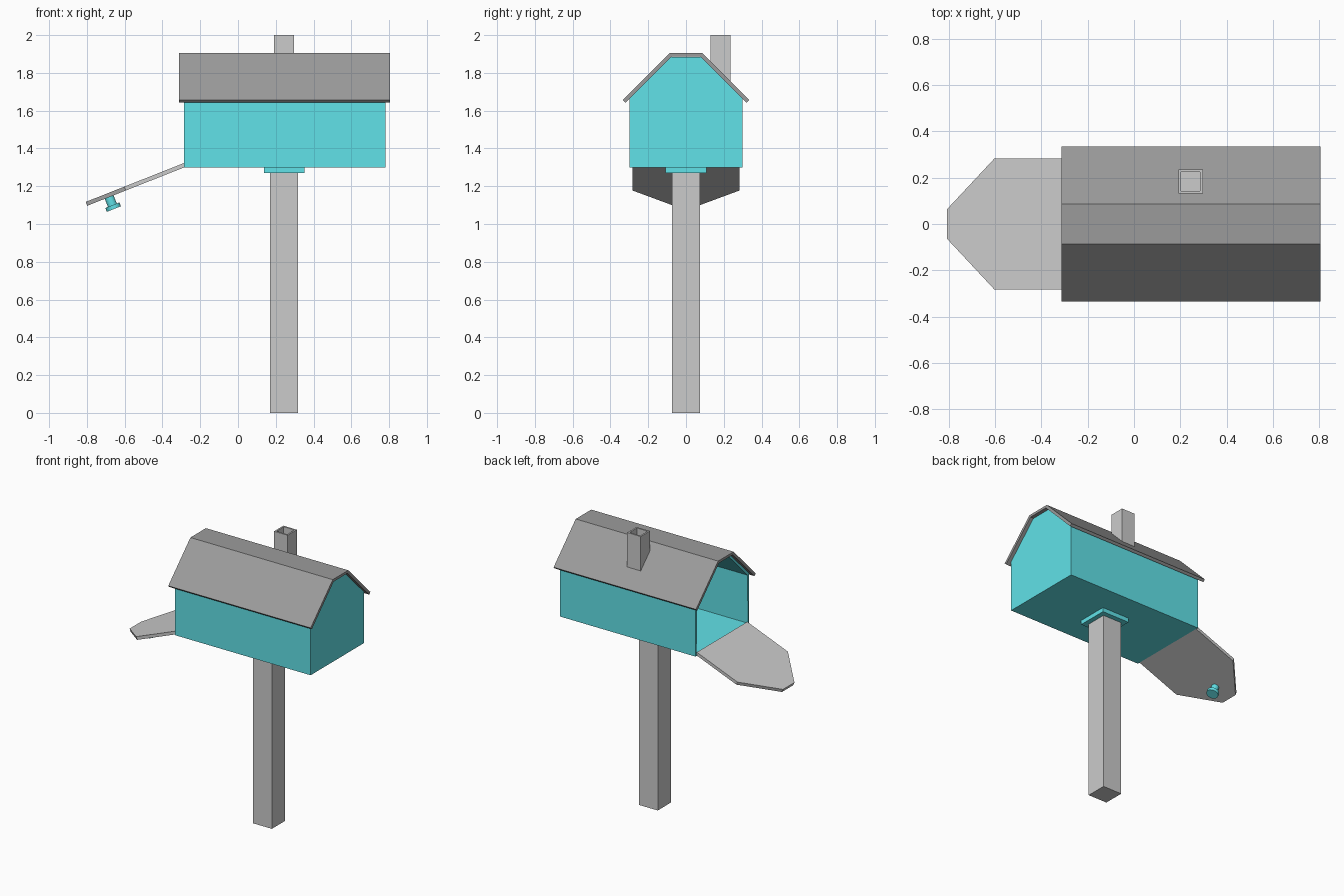
import bpy, bmesh, math
from mathutils import Vector, Matrix

if "Cube" in bpy.data.objects:
    bpy.data.objects.remove(bpy.data.objects["Cube"])


def material(name, rgb):
    m = bpy.data.materials.new(name)
    m.diffuse_color = (*rgb, 1)
    m.use_nodes = True
    m.node_tree.nodes["Principled BSDF"].inputs["Base Color"].default_value = m.diffuse_color
    return m


TEAL = material("teal", (0.12, 0.76, 0.81))
DARK = material("dark_grey", (0.33, 0.33, 0.33))


def prism(name, points, sweep, mat=None, hollow=None):
    """Sweep a flat outline; hollow = (open side, wall, depth) cuts a recess."""
    bm = bmesh.new()
    face = bm.faces.new([bm.verts.new(p) for p in points])
    out = bmesh.ops.extrude_face_region(bm, geom=[face], use_keep_orig=True)
    verts = [v for v in out["geom"] if isinstance(v, bmesh.types.BMVert)]
    bmesh.ops.translate(bm, verts=verts, vec=sweep)
    bmesh.ops.recalc_face_normals(bm, faces=bm.faces)
    bm.normal_update()
    if hollow:
        side, wall, depth = Vector(hollow[0]), hollow[1], hollow[2]
        cap = max(bm.faces, key=lambda f: f.normal.dot(side))
        bmesh.ops.inset_region(bm, faces=[cap], thickness=wall)
        cap = bmesh.ops.extrude_discrete_faces(bm, faces=[cap])["faces"][0]
        bmesh.ops.translate(bm, verts=cap.verts, vec=-side * depth)
        bmesh.ops.recalc_face_normals(bm, faces=bm.faces)
    me = bpy.data.meshes.new(name)
    bm.to_mesh(me)
    bm.free()
    ob = bpy.data.objects.new(name, me)
    bpy.context.collection.objects.link(ob)
    if mat:
        me.materials.append(mat)
    return ob


def box(name, x0, x1, y0, y1, z0, z1, mat=None, hollow=None):
    pts = [(x0, y0, z0), (x1, y0, z0), (x1, y1, z0), (x0, y1, z0)]
    return prism(name, pts, (0, 0, z1 - z0), mat, hollow)


def mirrored(half):
    """Complete a symmetric outline from its positive half."""
    return half + [(-a, b) for a, b in reversed(half)]


# post and mounting plate
box("post", 0.17, 0.318, -0.074, 0.074, 0, 1.27)
box("mounting_plate", 0.138, 0.352, -0.109, 0.109, 1.27, 1.30, TEAL)

# hollow body, open at the door end
outline = mirrored([(0.30, 1.30), (0.30, 1.662), (0.077, 1.885)])
prism("body", [(-0.285, y, z) for y, z in outline], (1.065, 0, 0), TEAL,
      ((-1, 0, 0), 0.018, 1.047))

# folded roof sheet: outer half then inner half, mirrored
outer = [(0.335, 1.656), (0.087, 1.904)]
inner = [(0.077, 1.886), (0.321, 1.642)]
flip = lambda pts: [(-y, z) for y, z in reversed(pts)]
roof = outer + flip(outer) + flip(inner) + inner
prism("roof", [(-0.313, y, z) for y, z in roof], (1.118, 0, 0), DARK)

# chimney with recessed top
box("chimney", 0.191, 0.297, 0.131, 0.235, 1.72, 2.0, None,
    ((0, 0, 1), 0.016, 0.06))

# open door, modelled in its own plane (x along door, z out of it)
a = math.radians(21.6)
frame = Matrix(((-math.cos(a), 0, -math.sin(a), -0.283),
                (0, -1, 0, 0),
                (-math.sin(a), 0, math.cos(a), 1.324),
                (0, 0, 0, 1)))
door_half = [(0.283, 0), (0.283, 0.343), (0.064, 0.563)]
door = prism("door", [(u, v, 0) for v, u in mirrored(door_half)], (0, 0, -0.022))
door.matrix_world = frame

# door knob: stem and disc
for name, r, z0, z1 in (("knob_stem", 0.025, -0.02, -0.07), ("knob_disc", 0.04, -0.068, -0.09)):
    ring = [(0.438 + r * math.cos(t * math.tau / 16), r * math.sin(t * math.tau / 16), z0)
            for t in range(16)]
    knob = prism(name, ring, (0, 0, z1 - z0), TEAL)
    knob.matrix_world = frame
    bpy.context.view_layer.objects.active = knob
    knob.select_set(True)
    bpy.ops.object.shade_smooth_by_angle()
    knob.select_set(False)
